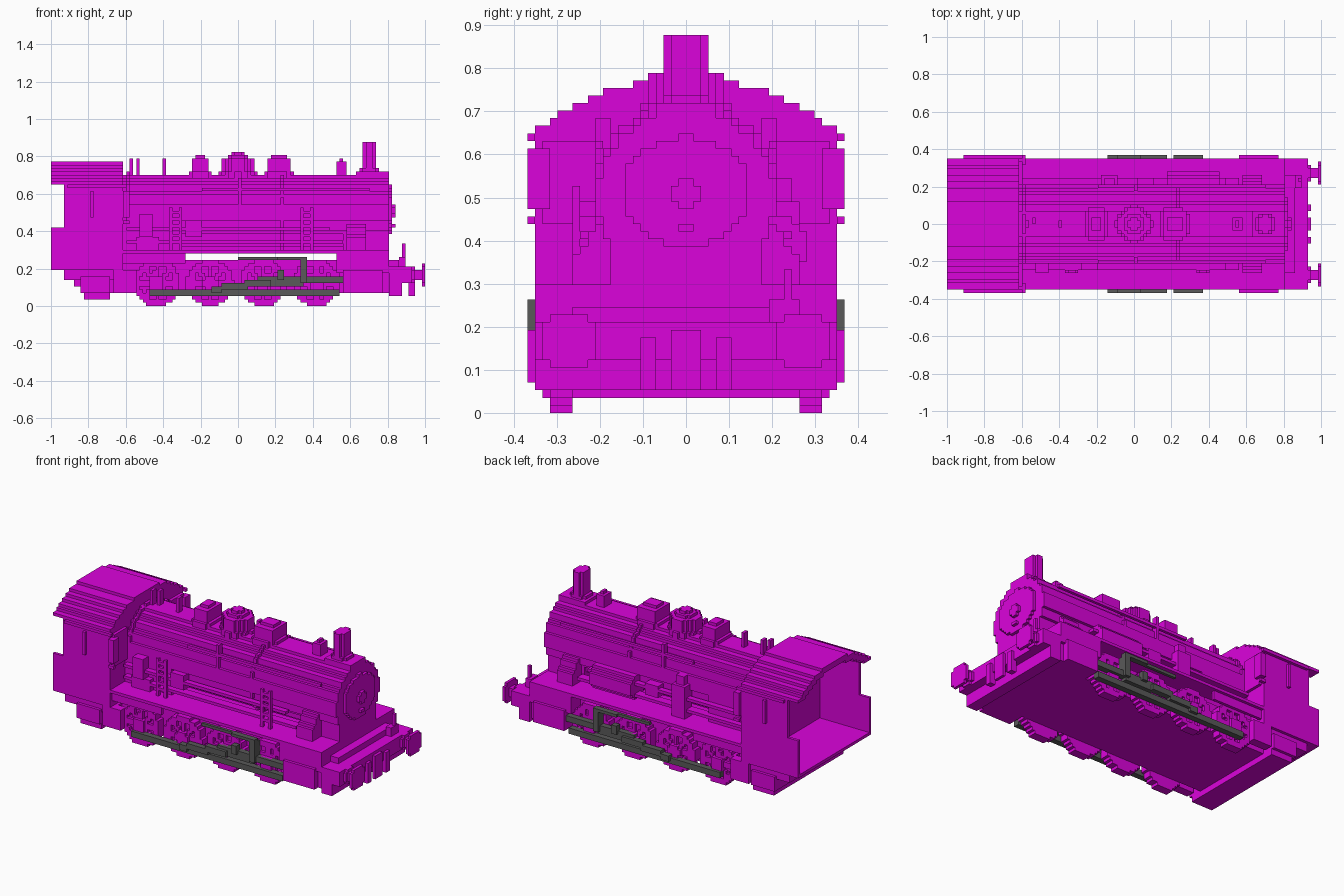
import bpy, bmesh, math

if "Cube" in bpy.data.objects:
    bpy.data.objects.remove(bpy.data.objects["Cube"], do_unlink=True)

V = 2 / 114  # block size


def material(name, rgb):
    m = bpy.data.materials.new(name)
    m.use_nodes = True
    m.diffuse_color = (*rgb, 1)
    m.node_tree.nodes["Principled BSDF"].inputs["Base Color"].default_value = (*rgb, 1)
    return m


PURPLE = material("bright purple", (0.71, 0.001, 0.71))
GREY = material("dark grey", (0.1, 0.1, 0.1))


def n(c):
    return round(c / V)


def prism(name, axis, a0, a1, inside, mat=PURPLE, reach=60):
    """Blocky solid: cells of a cross-section where inside(u, v), extruded along an axis."""
    order = {"x": (2, 0, 1), "y": (0, 2, 1), "z": (0, 1, 2)}[axis]
    cells = {(i, j) for i in range(-reach, reach) for j in range(-reach, reach)
             if inside((i + .5) * V, (j + .5) * V)}
    a0, a1 = n(a0), max(n(a1), n(a0) + 1)
    bm = bmesh.new()
    verts = {}

    def vert(*p):
        if p not in verts:
            verts[p] = bm.verts.new([p[k] * V for k in order])
        return verts[p]

    for i, j in cells:
        c = [(i, j), (i + 1, j), (i + 1, j + 1), (i, j + 1)]
        for a in (a0, a1):
            bm.faces.new([vert(u, v, a) for u, v in c])
        for k, (di, dj) in enumerate([(0, -1), (1, 0), (0, 1), (-1, 0)]):
            if (i + di, j + dj) not in cells:
                p, q = c[k], c[(k + 1) % 4]
                bm.faces.new([vert(*p, a0), vert(*q, a0), vert(*q, a1), vert(*p, a1)])
    bmesh.ops.recalc_face_normals(bm, faces=bm.faces)
    bmesh.ops.dissolve_limit(bm, angle_limit=0.01, verts=bm.verts, edges=bm.edges)
    me = bpy.data.meshes.new(name)
    bm.to_mesh(me)
    bm.free()
    me.materials.append(mat)
    ob = bpy.data.objects.new(name, me)
    bpy.context.collection.objects.link(ob)
    return ob


def box(name, x0, x1, y0, y1, z0, z1, mat=PURPLE):
    return prism(name, "y", y0, y1, lambda x, z: n(x0) * V < x < max(n(x1), n(x0) + 1) * V
                 and n(z0) * V < z < max(n(z1), n(z0) + 1) * V, mat)


def disc(name, axis, u, v, r, a0, a1):
    return prism(name, axis, a0, a1, lambda p, q: math.hypot(p - u, q - v) < r)


def both(make, name, *args, **kw):
    """Make a part on the left and mirror it to the right."""
    ob = make("left_" + name, *args, **kw)
    m = ob.data.copy()
    for v in m.vertices:
        v.co.y *= -1
    m.flip_normals()
    bpy.context.collection.objects.link(bpy.data.objects.new("right_" + name, m))


# Frame, deck and front platform
box("main_frame", -.64, .86, -.265, .265, .07, .25)
box("rear_frame", -.85, -.64, -.265, .265, .07, .2)
box("rear_frame_end", -.88, -.85, -.265, .265, .105, .2)
box("front_guard", .81, .87, -.265, .265, .055, .125)
box("running_deck", -.62, .81, -.35, .35, .28, .30)
box("ashpan", -.62, -.28, -.25, .25, .2, .28)
box("cylinder_block", .525, .81, -.35, .35, .18, .28)
box("boiler_saddle", .56, .81, -.175, .175, .21, .4)
box("front_platform", .81, .93, -.35, .35, .125, .21)
box("rear_step_bar", -.83, -.68, -.33, .33, .035, .07)
both(box, "front_step", .81, .87, .265, .35, .055, .125)
both(box, "rear_step", -.84, -.68, .265, .35, .07, .15)
both(box, "rear_step_hanger", -.67, -.55, .3, .35, .07, .2)
both(box, "deck_bracket", -.62, -.28, .315, .33, .23, .28)

# Boiler, smokebox and door
disc("boiler", "x", 0, .5, .205, -.64, .81)
for x in (-.59, .23):
    disc("boiler_band", "x", 0, .5, .218, x, x + V)
box("firebox", -.62, -.3, -.21, .21, .3, .5)
prism("smokebox_door", "x", .8, .825, lambda y, z: math.hypot(y, (z - .513) * 1.15) < .148)
disc("door_hub", "x", 0, .509, .037, .82, .84)
box("door_latch", .82, .84, -.017, .017, .42, .44)
both(prism, "steam_pipe", "x", .58, .69,
     lambda y, z: .14 < y < .27 - max(0, z - .35) * .8 and .3 < z < .45)
both(box, "boiler_handrail", -.2, .7, .19, .21, .62, .64)
both(box, "boiler_pipe", -.6, .5, .21, .245, .40, .42)
both(box, "lower_pipe", -.6, .56, .2, .245, .335, .35)
both(box, "feed_pipe", 0, .02, .18, .21, .47, .68)
both(box, "feed_pipe_run", -.2, 0, .19, .215, .47, .49)

# Chimney, domes and fittings along the top
box("chimney_saddle", .64, .8, -.07, .07, .66, .72)
disc("chimney_base", "z", .7018, 0, .06, .66, .735)
prism("chimney", "z", .7, .877, lambda x, y: (abs(x - .7018) < .036 and abs(y) < .036)
      or (abs(x - .7018) < .018 and abs(y) < .053))
for x, half in ((-.2, .05), (.215, .06)):
    prism("sand_dome_foot", "z", .66, .72, lambda u, v: abs(u - x) < half + .015
          and abs(v) < .085 and abs(u - x) + abs(v) < half + .075)
    box("sand_dome", x - half, x + half, -.068, .068, .7, .79)
    box("sand_dome_lid", x - half + .02, x + half - .02, -.04, .04, .79, .807)
for r, z0, z1 in ((.1, .66, .72), (.085, .72, .79), (.06, .79, .807), (.035, .807, .825)):
    disc("steam_dome", "z", 0, 0, r, z0, z1)
for x, y in ((-.57, 0), (-.53, .02), (-.4, 0)):
    box("safety_valve", x - .01, x + .01, y - .02, y + .02, .68, .79)
box("bell_mount", .53, .58, -.03, .03, .68, .77)
box("bell_top", .55, .56, -.02, .02, .77, .79)


# Cab with open back and arched roof
def roof_z(y):
    return .78 - .13 * (y / .36) ** 2


prism("cab_roof", "x", -1, -.62,
      lambda y, z: abs(y) < .353 and max(roof_z(y) - .04, .65) < z < roof_z(y))
prism("cab_front_wall", "x", -.66, -.62, lambda y, z: abs(y) < .353 and .2 < z < roof_z(y) - .01)
box("cab_floor", -1, -.62, -.35, .35, .195, .215)
box("cab_underframe", -.93, -.6, -.33, .33, .14, .2)
both(box, "cab_side", -.93, -.62, .333, .35, .2, .66)
both(box, "cab_low_side", -1, -.93, .333, .35, .2, .42)
both(box, "cab_front_window", -.62, -.6, .21, .33, .44, .635)
both(box, "wind_shield", -.62, -.575, .315, .367, .475, .615)
both(box, "roof_gutter", -.91, -.6, .35, .367, .635, .65)
both(box, "window_sill", -.62, -.58, .35, .367, .44, .455)
both(box, "cab_handrail", -.79, -.77, .345, .36, .475, .615)

# Buffers, coupling and hoses
both(disc, "buffer_stem", "x", .27, .165, .03, .92, .99)
both(disc, "buffer_sleeve", "x", .27, .165, .045, .92, .95)
both(disc, "buffer_head", "x", .27, .165, .066, .983, 1)
box("coupling_hook", .93, .945, -.035, .035, .055, .195)
both(box, "brake_hose", .92, .94, .07, .105, .055, .18)
box("lamp", .865, .895, .2, .265, .21, .27)
box("lamp_post", .872, .89, .22, .24, .27, .33)


# Driving wheels with spokes
def wheel_mask(cx, cz=.123):
    def inside(x, z):
        d, a = math.hypot(x - cx, z - cz), math.atan2(z - cz, x - cx)
        return d < .125 and (d > .09 or d < .045 or abs(math.sin(4 * a)) * d < .045)
    return inside


for cx in (-.435, -.15, .135, .42):
    both(disc, "wheel_tread", "y", cx, .123, .125, .265, .3)
    both(prism, "wheel_face", "y", .3, .317, wheel_mask(cx))
    both(disc, "wheel_hub", "y", cx, .123, .04, .31, .335)

# Cylinders
both(disc, "cylinder", "x", .28, .14, .075, .56, .77)
both(box, "cylinder_jacket", .56, .77, .25, .367, .07, .19)
both(box, "cylinder_cover", .77, .8, .23, .33, .07, .19)

# Rods and valve gear
both(box, "coupling_rod", -.47, .55, .315, .35, .055, .085, mat=GREY)
both(prism, "main_rod", "y", .333, .367,
     lambda x, z: -.14 < x < .17 and abs(z - (.09 + (x + .14) * .13)) < .018, mat=GREY)
both(box, "crosshead", .1, .35, .315, .35, .105, .16, mat=GREY)
both(box, "slide_bar", .3, .56, .315, .35, .125, .16, mat=GREY)
both(box, "radius_rod", 0, .37, .333, .35, .245, .262, mat=GREY)
both(box, "union_link", .21, .36, .35, .367, .245, .262, mat=GREY)
both(box, "valve_hanger", .335, .36, .315, .367, .12, .25, mat=GREY)
both(box, "valve_link", .21, .245, .333, .367, .14, .2, mat=GREY)

# Right-side ladders and pumps
for x in (-.34, .37):
    for dx in (-.035, .018):
        box("ladder_rail", x + dx, x + dx + V, -.265, -.245, .3, .53)
    for k in range(5):
        box("ladder_rung", x - .02, x + .02, -.265, -.245, .335 + k * .04, .35 + k * .04)
box("right_pump", -.53, -.45, -.27, -.19, .36, .5)
box("right_pump_base", -.55, -.42, -.25, -.19, .3, .37)
box("right_valve_box", -.28, -.2, -.25, -.18, .37, .45)

# Left-side air tank and pump
prism("air_tank", "x", .17, .46, lambda y, z: math.hypot(y - .21, z - .386) < .068)
box("left_pump", -.17, -.09, .19, .27, .3, .5)
box("left_pump_top", -.16, -.11, .19, .25, .5, .54)
box("left_valve_box", .02, .1, .19, .25, .36, .44)
